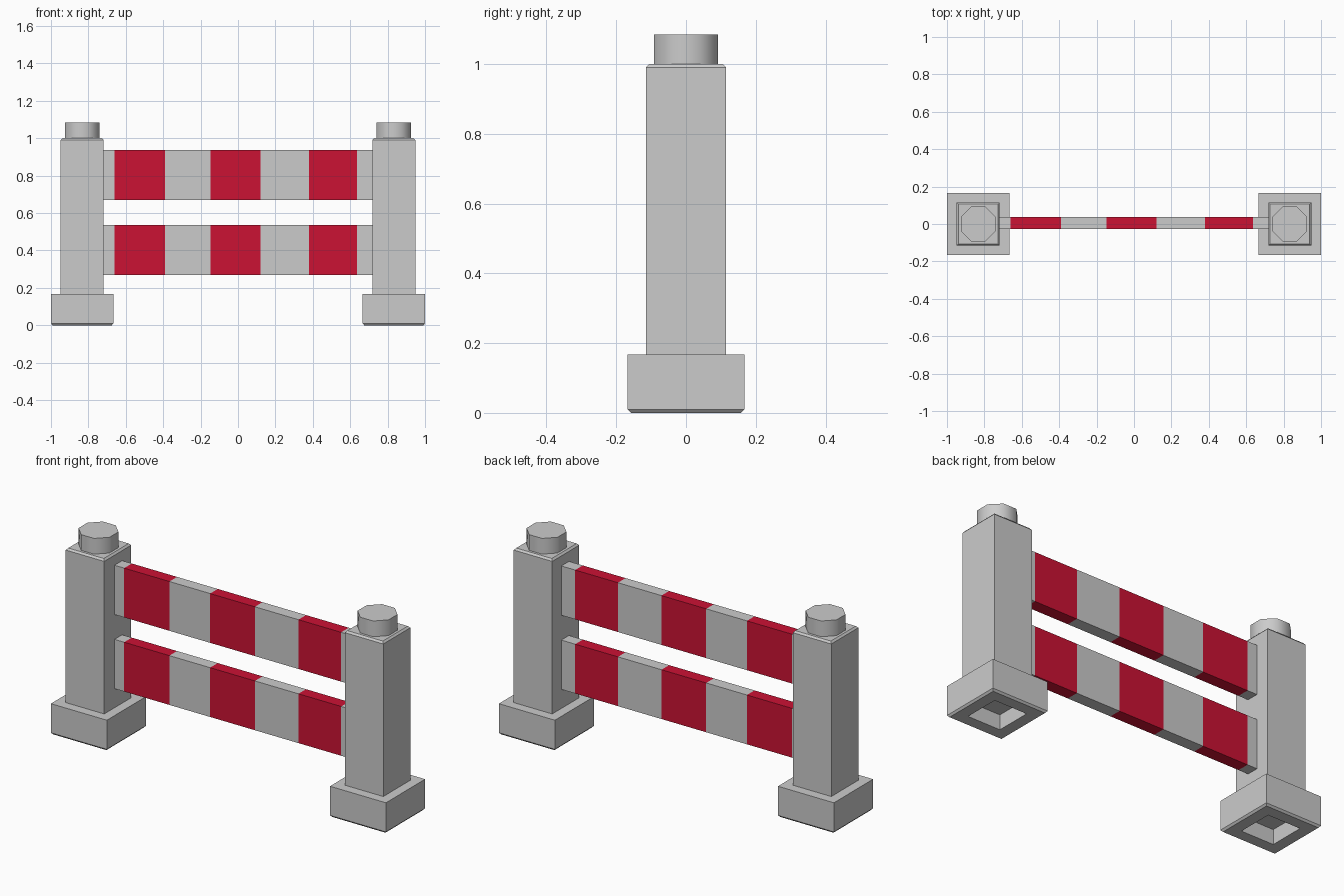
import bpy, bmesh, math
from mathutils import Matrix, Vector

if "Cube" in bpy.data.objects:
    bpy.data.objects.remove(bpy.data.objects["Cube"])


def material(name, rgb):
    m = bpy.data.materials.new(name)
    m.diffuse_color = (*rgb, 1)
    m.use_nodes = True
    m.node_tree.nodes["Principled BSDF"].inputs["Base Color"].default_value = m.diffuse_color
    return m


GREY = material("light_grey", (0.60, 0.60, 0.60))
RED = material("red", (0.60, 0.006, 0.034))


def finish(bm, name, mats):
    bmesh.ops.recalc_face_normals(bm, faces=bm.faces)
    me = bpy.data.meshes.new(name)
    bm.to_mesh(me)
    bm.free()
    for m in mats:
        me.materials.append(m)
    ob = bpy.data.objects.new(name, me)
    bpy.context.collection.objects.link(ob)
    return ob


def square_loft(bm, profile, cx):
    """Skin square rings of (half width, z), capped at both ends."""
    rings = [[bm.verts.new((cx + sx * h, sy * h, z))
              for sx, sy in ((-1, -1), (1, -1), (1, 1), (-1, 1))]
             for h, z in profile]
    for a, b in zip(rings, rings[1:]):
        for i in range(4):
            j = (i + 1) % 4
            bm.faces.new((a[i], a[j], b[j], b[i]))
    bm.faces.new(rings[0])
    bm.faces.new(rings[-1])


for side, cx in (("left", -0.833), ("right", 0.833)):
    # post with a wide foot, chamfered top and hollow underside
    bm = bmesh.new()
    square_loft(bm, [(0.097, 0.08), (0.097, 0.0), (0.158, 0.0), (0.167, 0.01),
                     (0.167, 0.167), (0.115, 0.167), (0.115, 0.99),
                     (0.106, 1.0)], cx)
    finish(bm, side + "_post", [GREY])

    # eight-sided knob with smooth sides
    bm = bmesh.new()
    bmesh.ops.create_cone(bm, cap_ends=True, segments=8, radius1=0.1,
                          radius2=0.1, depth=0.09,
                          matrix=Matrix.Translation((cx, 0, 1.04))
                          @ Matrix.Rotation(math.pi / 8, 4, 'Z'))
    for f in bm.faces:
        f.smooth = len(f.verts) == 4
    for e in bm.edges:
        e.smooth = all(f.smooth for f in e.link_faces)
    finish(bm, side + "_knob", [GREY])

# striped rails, cut at the stripe borders
STRIPES = [(-0.66, -0.39), (-0.147, 0.12), (0.38, 0.635)]
for name, zc in (("lower_rail", 0.403), ("upper_rail", 0.803)):
    bm = bmesh.new()
    bmesh.ops.create_cube(bm, size=1, matrix=Matrix.Translation((0, 0.005, zc))
                          @ Matrix.Diagonal((1.44, 0.065, 0.266, 1)))
    for x in (x for s in STRIPES for x in s):
        bmesh.ops.bisect_plane(bm, geom=bm.verts[:] + bm.edges[:] + bm.faces[:],
                               plane_co=Vector((x, 0, 0)), plane_no=(1, 0, 0))
    for f in bm.faces:
        x = f.calc_center_median().x
        f.material_index = int(any(a < x < b for a, b in STRIPES))
    finish(bm, name, [GREY, RED])
